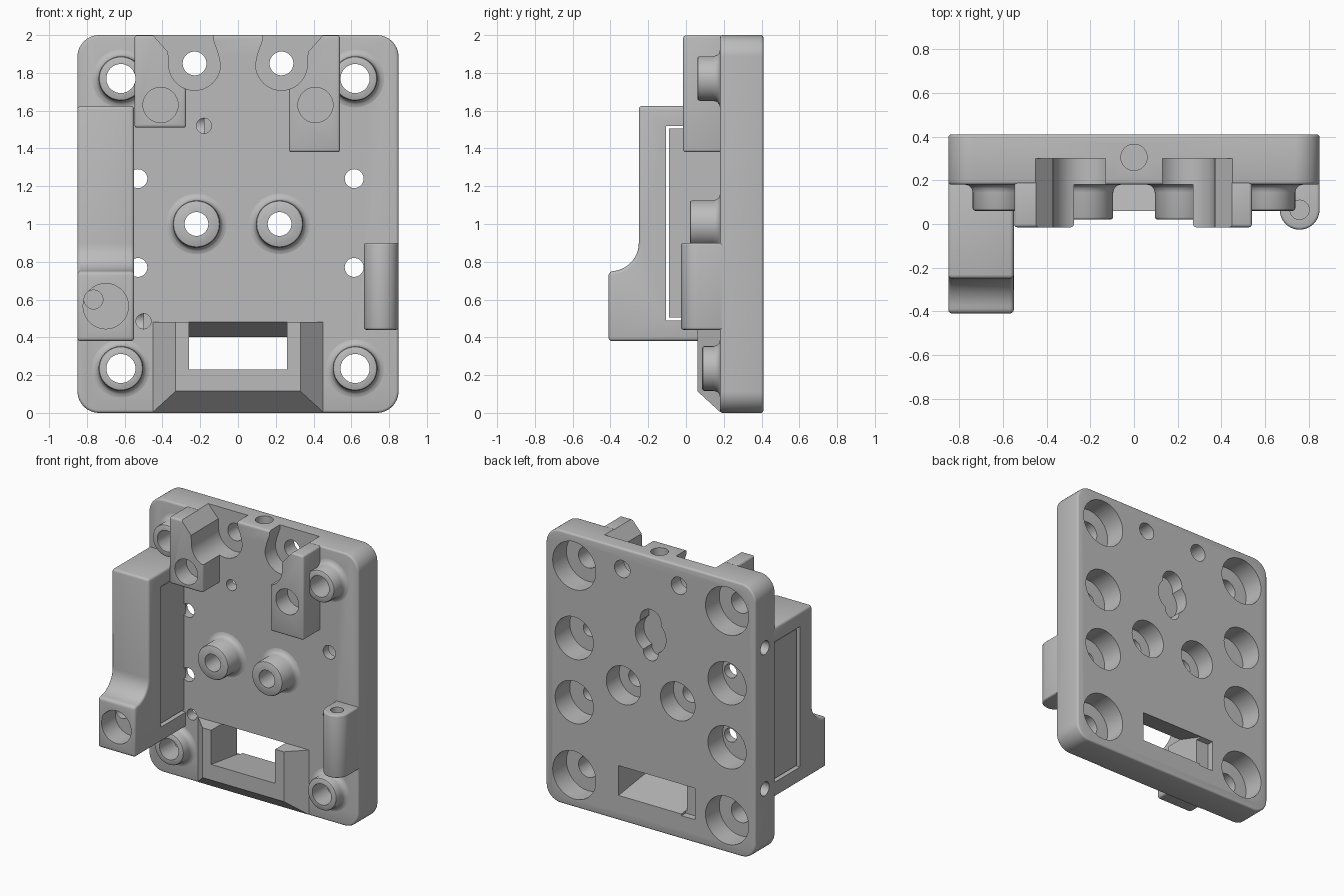
import bpy, bmesh, math
from mathutils import Vector

cube = bpy.data.objects.get("Cube")
if cube:
    bpy.data.objects.remove(cube, do_unlink=True)

grey = bpy.data.materials.new("matte grey")
grey.use_nodes = True
grey.diffuse_color = (0.5, 0.5, 0.5, 1)
grey.node_tree.nodes["Principled BSDF"].inputs["Base Color"].default_value = (0.5, 0.5, 0.5, 1)

PLACE = {"x": lambda a, b, d: (d, a, b), "y": lambda a, b, d: (a, d, b), "z": lambda a, b, d: (a, b, d)}
FRONT, BACK = 0.18, 0.41
parts = []


def finish(name, bm):
    bmesh.ops.recalc_face_normals(bm, faces=bm.faces)
    mesh = bpy.data.meshes.new(name)
    bm.to_mesh(mesh)
    bm.free()
    mesh.materials.append(grey)
    return bpy.data.objects.new(name, mesh)


def arc(cx, cy, r, start=0, end=360, n=32):
    full = abs(end - start) == 360
    steps = n if full else n - 1
    angles = [math.radians(start + (end - start) * i / steps) for i in range(n)]
    return [(cx + r * math.cos(t), cy + r * math.sin(t)) for t in angles]


def rect(x0, x1, y0, y1):
    return [(x0, y0), (x1, y0), (x1, y1), (x0, y1)]


def prism(name, points, axis, lo, hi):
    bm = bmesh.new()
    face = bm.faces.new([bm.verts.new(PLACE[axis](a, b, lo)) for a, b in points])
    moved = bmesh.ops.extrude_face_region(bm, geom=[face])["geom"]
    bmesh.ops.translate(bm, verts=[v for v in moved if isinstance(v, bmesh.types.BMVert)],
                        vec=Vector(PLACE[axis](0, 0, hi - lo)))
    return finish(name, bm)


def add_part(obj, cutters, bevel=0):
    parts.append((obj, cutters, bevel))


def boss(name, x, z, r, tip):
    # Round standoff with a flared foot and softened rim
    profile = [(r + .035, .2), (r + .035, FRONT), (r + .018, .176), (r + .006, .164), (r, .145),
               (r, tip + .012), (r - .004, tip + .004), (r - .012, tip)]
    bm = bmesh.new()
    rings = [[bm.verts.new((a, y, b)) for a, b in arc(x, z, pr, n=48)] for pr, y in profile]
    for one, two in zip(rings, rings[1:]):
        for i in range(48):
            j = (i + 1) % 48
            bm.faces.new((one[i], one[j], two[j], two[i]))
    bm.faces.new(rings[0])
    bm.faces.new(rings[-1])
    return finish(name, bm)


def hole(x, z, r, y0=-.1, y1=.5):
    return prism("cutter", arc(x, z, r, n=40), "y", y0, y1)


def slot(points, lo, hi, axis="y"):
    return prism("cutter", points, axis, lo, hi)


# Cutters shared by the plate and the parts standing on it
corners = [(sx * .62, z, tip) for sx in (-1, 1) for z, tip in ((1.77, .06), (.235, .085))]
shared = []
for x, z, tip in corners:
    shared.append(hole(x, z, .077))
for sx in (-1, 1):
    shared.append(hole(sx * .22, 1.0, .063))
    shared.append(hole(sx * .41, 1.63, .093, -.1, .12))
    shared.append(hole(sx * .23, 1.85, .063))
    # Open-topped screw seats
    seat = [(sx * x, z) for x, z in
            [(.13, 2.1), (.13, 1.97), (.105, 1.9)] + arc(.23, 1.845, .137, 180, 360, 24)
            + [(.37, 1.91), (.455, 2.005), (.455, 2.1)]]
    shared.append(slot(seat, -.1, .30))
window = [(-.1, .23), (.06, .23), (.5, .17), (.5, .37), (FRONT, .48), (-.1, .58)]
shared.append(slot(window, -.26, .26, "x"))

# Cutters only for the plate
plate_cuts = []
for x, z, tip in corners:
    plate_cuts.append(hole(x, z, .175, .25))
for sx in (-1, 1):
    plate_cuts.append(hole(sx * .22, 1.0, .14, .26))
    for z in (.77, 1.24):
        plate_cuts.append(hole(sx * .62, z, .155, .24))
        plate_cuts.append(hole(-.53 if sx < 0 else .615, z, .05))
plate_cuts.append(slot(rect(-.36, -.25, .17, .4), .36, .5))
# Hanging keyhole
for z, r in ((1.53, .085), (1.42, .125), (1.30, .06)):
    plate_cuts.append(hole(0, z, r, .31))
# Wire channels and their outlets
for x, z in ((-.5, .485), (-.18, 1.52)):
    plate_cuts.append(hole(x, z, .04, .1, .3))
    plate_cuts.append(slot(arc(.3, z, .05), -.9, x, "x"))
plate_cuts.append(slot(arc(0, .305, .06), 1.75, 2.1, "z"))

# Back plate
outline = []
for cx, cz, a in ((.735, 1.885, 0), (-.735, 1.885, 90), (-.735, .115, 180), (.735, .115, 270)):
    outline += arc(cx, cz, .115, a, a + 90, 12)
add_part(prism("back_plate", outline, "y", FRONT, BACK), shared + plate_cuts, .014)

# Standoffs
for i, (x, z, tip) in enumerate(corners):
    add_part(boss(f"corner_standoff_{i + 1}", x, z, .118, tip), shared)
for side, sx in (("left", 1), ("right", -1)):
    add_part(boss(f"centre_standoff_{side}", sx * .22, 1.0, .125, .02), shared)

# Upper mounting pads
add_part(prism("upper_pad_right", rect(-.548, -.275, 1.51, 1.998), "y", -.015, .2), shared, .014)
add_part(prism("upper_pad_left", rect(.27, .54, 1.38, 1.998), "y", -.015, .2), shared, .014)

# Chute around the window
bm = bmesh.new()
for sx in (-1, 1):
    for x, y, z in ((.45, .2, .005), (.45, FRONT, .005), (.45, .2, .48), (.45, FRONT, .48),
                    (.33, .06, .115), (.33, .06, .48)):
        bm.verts.new((sx * x, y, z))
bmesh.ops.convex_hull(bm, input=bm.verts)
bmesh.ops.dissolve_limit(bm, angle_limit=.01, verts=bm.verts, edges=bm.edges)
add_part(finish("window_chute", bm), shared)

# Pivot post with a vertical bore
post = arc(.758, .065, .091, 180, 360, 24) + [(.849, .2), (.667, .2)]
bore = slot(arc(.758, .065, .044), .6, 1.0, "z")
add_part(prism("pivot_post", post, "z", .44, .9), [bore], .012)

# Side arm with a swept lower foot
arm = [(.2, .38), (-.41, .38), (-.41, .745)] + arc(-.4, .9, .15, -85, 0, 14) + [(-.25, 1.625), (.2, 1.625)]
arm_cuts = [slot(rect(-.107, .25, .49, 1.52), -1, 0, "x"),
            hole(-.70, .565, .12, -.5, -.25), hole(-.765, .60, .05, -.5, 0)]
add_part(prism("side_arm", arm, "x", -.85, -.55), arm_cuts, .018)
add_part(prism("side_arm_panel", rect(-.09, .2, .505, 1.505), "x", -.835, -.565), [])

# Bevel, cut, and smooth every part
helpers = set()
for obj, cutters, bevel in parts:
    bpy.context.scene.collection.objects.link(obj)
    if bevel:
        mod = obj.modifiers.new("soft edges", "BEVEL")
        mod.width, mod.segments, mod.limit_method, mod.angle_limit = bevel, 3, "ANGLE", math.radians(40)
    if cutters:
        group = bpy.data.collections.new("cutters")
        bpy.context.scene.collection.children.link(group)
        for c in cutters:
            c.hide_render = True
            group.objects.link(c)
            helpers.add(c)
        mod = obj.modifiers.new("cuts", "BOOLEAN")
        mod.operation, mod.solver, mod.operand_type = "DIFFERENCE", "EXACT", "COLLECTION"
        mod.collection = group

bpy.context.view_layer.update()
graph = bpy.context.evaluated_depsgraph_get()
baked = [(obj, bpy.data.meshes.new_from_object(obj.evaluated_get(graph))) for obj, _, _ in parts]
for obj, mesh in baked:
    obj.modifiers.clear()
    obj.data = mesh
    mesh.materials.clear()
    mesh.materials.append(grey)
    for p in mesh.polygons:
        p.material_index = 0
for c in helpers:
    bpy.data.objects.remove(c, do_unlink=True)
for group in [g for g in bpy.data.collections if g.name.startswith("cutters")]:
    bpy.data.collections.remove(group)

bpy.ops.object.select_all(action="DESELECT")
for obj, _, _ in parts:
    obj.select_set(True)
bpy.context.view_layer.objects.active = parts[0][0]
bpy.ops.object.shade_smooth_by_angle(angle=math.radians(32))
